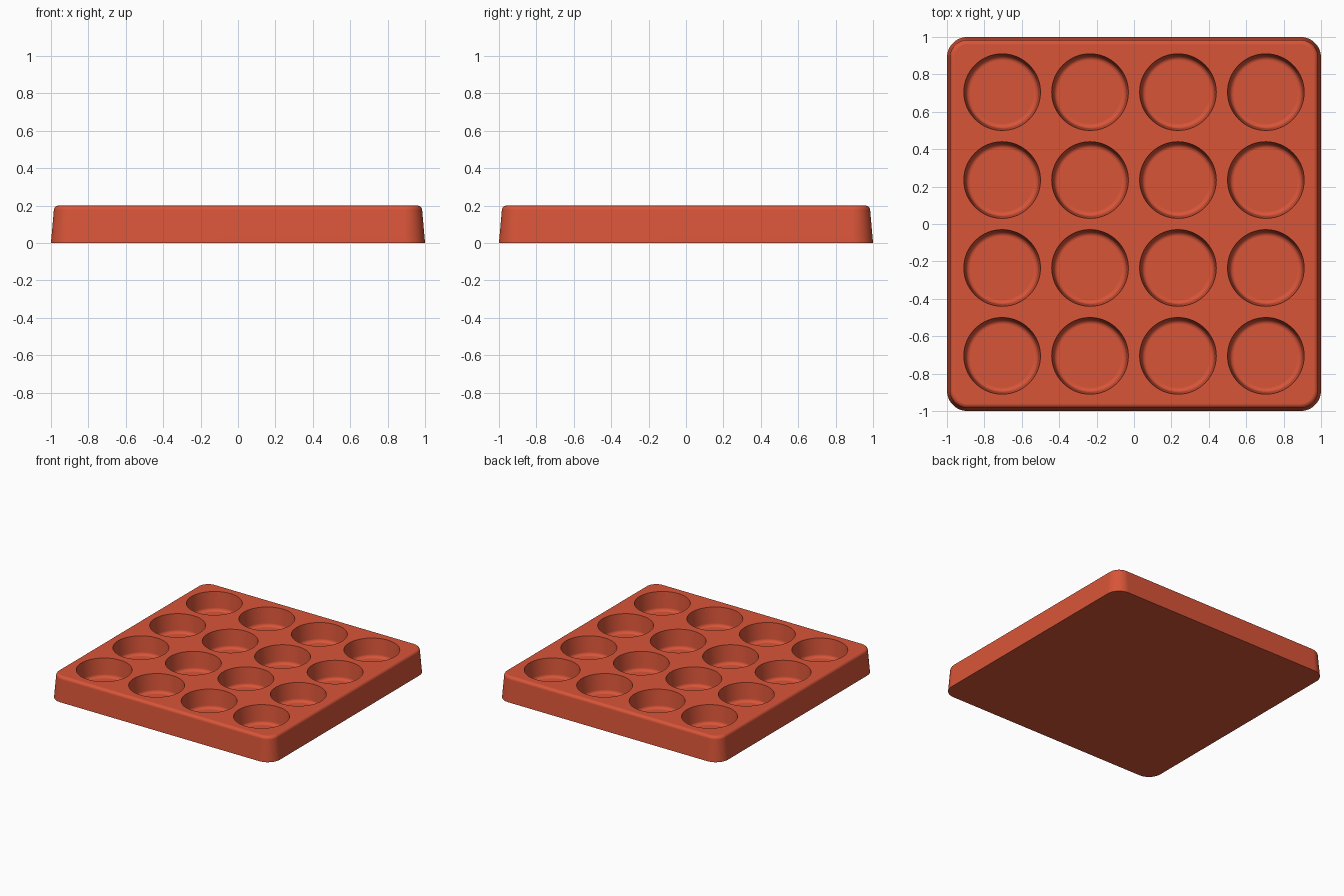
import bpy
import bmesh
from math import cos, sin, tan, pi, radians

cube = bpy.data.objects.get("Cube")
if cube:
    bpy.data.objects.remove(cube, do_unlink=True)

HEIGHT = 0.2
DRAFT = tan(radians(5))
CORNER = 0.11
FILLET = 0.025
CUP_RADIUS = 0.205
CUP_FLOOR = 0.05
PITCH = 0.47

terracotta = bpy.data.materials.new("terracotta")
terracotta.use_nodes = True
colour = (0.69, 0.09, 0.04, 1)
terracotta.diffuse_color = colour
bsdf = terracotta.node_tree.nodes["Principled BSDF"]
bsdf.inputs["Base Color"].default_value = colour
bsdf.inputs["Roughness"].default_value = 0.6


def rounded_square(inset, z, steps=12):
    """Outline of the tray, moved inwards by inset."""
    r, c = CORNER - inset, 1 - CORNER
    pts = []
    for q, (sx, sy) in enumerate([(1, 1), (-1, 1), (-1, -1), (1, -1)]):
        for i in range(steps + 1):
            a = (q + i / steps) * pi / 2
            pts.append((sx * c + r * cos(a), sy * c + r * sin(a), z))
    return pts


def circle(x, y, r, z, n=64):
    return [(x + r * cos(2 * pi * i / n), y + r * sin(2 * pi * i / n), z) for i in range(n)]


def loft(bm, rings):
    """Closed solid through a stack of rings, from bottom to top."""
    rows = [[bm.verts.new(p) for p in ring] for ring in rings]
    n = len(rows[0])
    for low, high in zip(rows, rows[1:]):
        for i in range(n):
            j = (i + 1) % n
            bm.faces.new((low[i], low[j], high[j], high[i]))
    bm.faces.new(rows[0][::-1])
    bm.faces.new(rows[-1])


def make_object(name, bm):
    bmesh.ops.recalc_face_normals(bm, faces=bm.faces)
    mesh = bpy.data.meshes.new(name)
    bm.to_mesh(mesh)
    bm.free()
    mesh.materials.append(terracotta)
    obj = bpy.data.objects.new(name, mesh)
    bpy.context.collection.objects.link(obj)
    return obj


# Tray block: drafted sides and a rounded top edge
arc = [radians(5 + 85 * i / 6) for i in range(7)]
z0 = HEIGHT - FILLET
start = DRAFT * (z0 + FILLET * sin(arc[0]))
rings = [rounded_square(0, 0)]
for a in arc:
    rings.append(rounded_square(start + FILLET * (cos(arc[0]) - cos(a)), z0 + FILLET * sin(a)))
bm = bmesh.new()
loft(bm, rings)
tray = make_object("cup_tray", bm)

# Cup cutters: drafted walls and a rounded floor edge, extended above the top
bm = bmesh.new()
for col in range(4):
    for row in range(4):
        x, y = (col - 1.5) * PITCH, (row - 1.5) * PITCH
        wall = CUP_RADIUS - DRAFT * (HEIGHT - CUP_FLOOR - FILLET)
        cup = [circle(x, y, wall - FILLET * (1 - sin(b)), CUP_FLOOR + FILLET * (1 - cos(b)))
               for b in (i * pi / 12 for i in range(7))]
        cup.append(circle(x, y, CUP_RADIUS, HEIGHT))
        cup.append(circle(x, y, CUP_RADIUS + DRAFT * 0.1, HEIGHT + 0.1))
        loft(bm, cup)
cutter = make_object("cup_cutter", bm)
cutter.hide_render = True

# Hollow the cups, then drop the cutter
bpy.ops.object.select_all(action='DESELECT')
bpy.context.view_layer.objects.active = tray
tray.select_set(True)
cut = tray.modifiers.new("cups", 'BOOLEAN')
cut.operation = 'DIFFERENCE'
cut.solver = 'EXACT'
cut.object = cutter
bpy.ops.object.modifier_apply(modifier=cut.name)
bpy.data.objects.remove(cutter, do_unlink=True)

# Smooth fillets, crisp rims, flat top
bpy.ops.object.shade_smooth_by_angle(angle=radians(30))
weighted = tray.modifiers.new("weighted_normals", 'WEIGHTED_NORMAL')
weighted.keep_sharp = True
